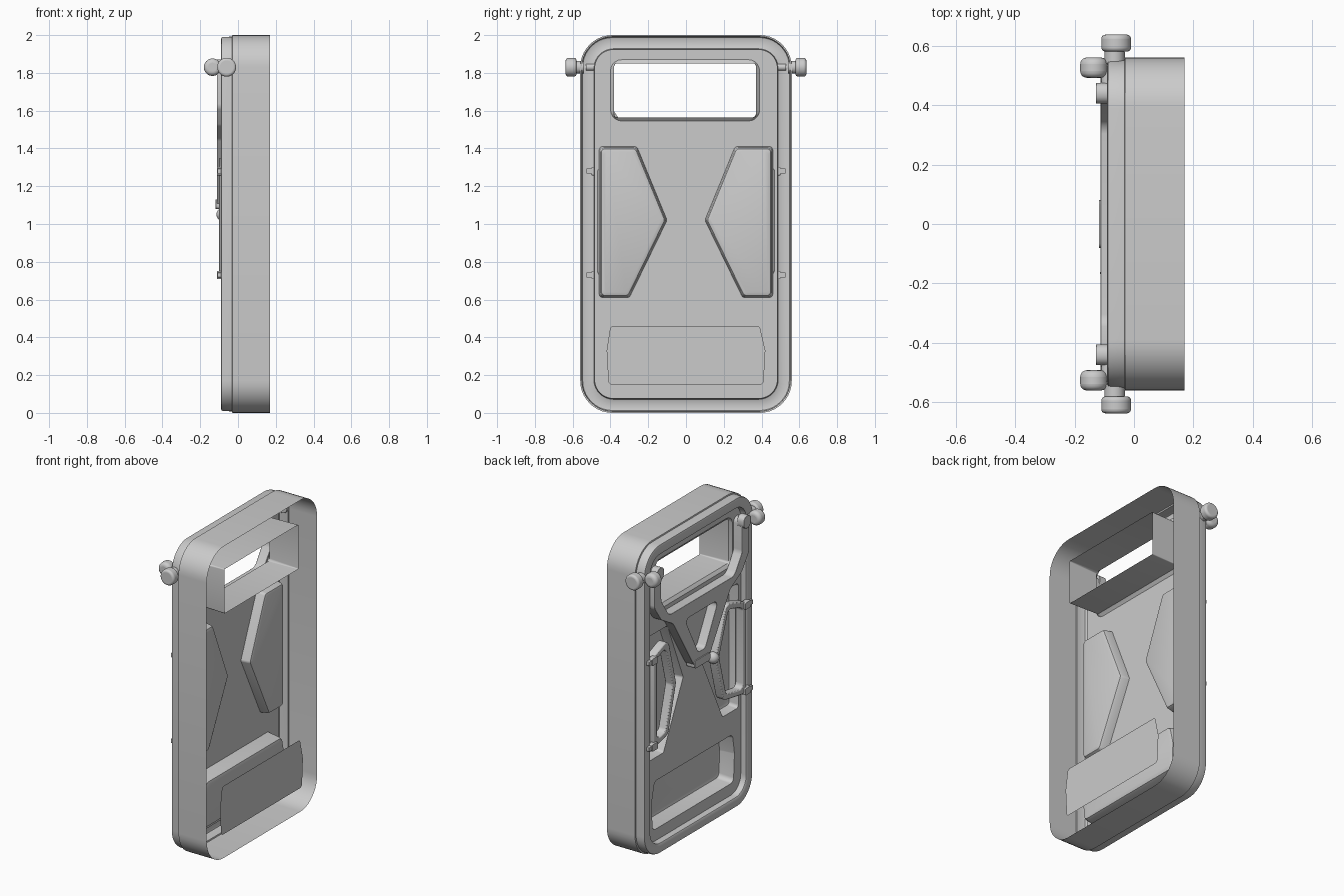
import bpy, bmesh, math
from mathutils import Vector, Matrix

if "Cube" in bpy.data.objects:
    bpy.data.objects.remove(bpy.data.objects["Cube"])

PANEL = -0.05   # x of the recessed panel
BACK = 0.17     # x of the open back edge


def loop(pts, r=0.002, inset=0.0, n=5):
    """Counter-clockwise (y, z) polygon -> inset outline with rounded corners."""
    P = [Vector(p) for p in pts]
    k = len(P)
    Q = []
    for i in range(k):
        d1 = (P[i] - P[i - 1]).normalized()
        d2 = (P[(i + 1) % k] - P[i]).normalized()
        n1, n2 = Vector((-d1.y, d1.x)), Vector((-d2.y, d2.x))
        Q.append(P[i] + (n1 + n2) * inset / (1 + n1.dot(n2)))
    out = []
    for i in range(k):
        e1, e2 = Q[i] - Q[i - 1], Q[(i + 1) % k] - Q[i]
        t = min(r * math.tan(e1.angle(e2) / 2), 0.45 * e1.length, 0.45 * e2.length)
        a, b = Q[i] - e1.normalized() * t, Q[i] + e2.normalized() * t
        c1, c2 = a.lerp(Q[i], 0.55), b.lerp(Q[i], 0.55)
        for j in range(n + 1):
            s = j / n
            out.append(a * (1 - s) ** 3 + c1 * 3 * s * (1 - s) ** 2
                       + c2 * 3 * s * s * (1 - s) + b * s ** 3)
    return out


def ring(bm, pts, x):
    vs = [bm.verts.new((x, p.x, p.y)) for p in pts]
    es = [bm.edges.new((vs[i - 1], vs[i])) for i in range(len(vs))]
    return vs, es


def loft(bm, pts, levels, cap=False, n=5):
    """Join outlines given as (x, inset, radius); returns first and last edges."""
    rings = [ring(bm, loop(pts, r, ins, n), x) for x, ins, r in levels]
    for (a, _), (b, _) in zip(rings, rings[1:]):
        for i in range(len(a)):
            bm.faces.new((a[i - 1], a[i], b[i], b[i - 1]))
    if cap:
        bm.faces.new(rings[-1][0])
    return rings[0][1], rings[-1][1]


def finish(name, bm, bevel=0.0, segs=2):
    bmesh.ops.recalc_face_normals(bm, faces=bm.faces)
    me = bpy.data.meshes.new(name)
    bm.to_mesh(me)
    bm.free()
    ob = bpy.data.objects.new(name, me)
    bpy.context.collection.objects.link(ob)
    if bevel:
        m = ob.modifiers.new("bevel", "BEVEL")
        m.width, m.segments, m.limit_method = bevel, segs, 'ANGLE'
        m.angle_limit = math.radians(40)
    bpy.ops.object.select_all(action='DESELECT')
    ob.select_set(True)
    bpy.context.view_layer.objects.active = ob
    bpy.ops.object.shade_smooth_by_angle(angle=math.radians(35))
    return ob


def plate(name, outlines, x0, x1, bevel=0.006):
    """Flat part cut from outlines (first outer, others holes), thick along x."""
    bm = bmesh.new()
    edges = [e for o in outlines for e in ring(bm, o, x0)[1]]
    bmesh.ops.triangle_fill(bm, edges=edges, use_beauty=True, normal=(1, 0, 0))
    g = bmesh.ops.extrude_face_region(bm, geom=bm.faces[:])["geom"]
    bmesh.ops.translate(bm, vec=(x1 - x0, 0, 0),
                        verts=[v for v in g if isinstance(v, bmesh.types.BMVert)])
    return finish(name, bm, bevel)


def box(y0, y1, z0, z1):
    return [(y0, z0), (y1, z0), (y1, z1), (y0, z1)]


def flip(pts):
    return [(-y, z) for y, z in reversed(pts)]


def peg(name, x, y0, y1, z, r, bevel):
    """Cylinder lying along y."""
    bm = bmesh.new()
    bmesh.ops.create_cone(bm, cap_ends=True, segments=32, radius1=r, radius2=r,
                          depth=abs(y1 - y0),
                          matrix=Matrix.Translation((x, (y0 + y1) / 2, z))
                          @ Matrix.Rotation(math.pi / 2, 4, 'X'))
    return finish(name, bm, bevel, 5)


# Outlines in (y, z)
outer = box(-0.56, 0.56, 0, 2)
window = box(-0.38, 0.37, 1.565, 1.85)
side = [(0.46, 0.61), (0.46, 1.41), (0.26, 1.41), (0.10, 1.02), (0.30, 0.61)]
low = [(-0.41, 0.15), (0.41, 0.15), (0.42, 0.33), (0.39, 0.46), (-0.40, 0.46), (-0.42, 0.33)]

# Shell: outer wall, rim, recessed panel, window tunnel and pockets in one sheet
bm = bmesh.new()
_, edges = loft(bm, outer, [(BACK, 0, 0.17), (-0.03, 0, 0.17), (-0.032, 0.008, 0.165),
                            (-0.078, 0.01, 0.16), (-0.087, 0.013, 0.157),
                            (-0.09, 0.022, 0.15), (-0.09, 0.066, 0.11),
                            (-0.086, 0.072, 0.105), (PANEL, 0.076, 0.10)], n=10)
edges = list(edges)
edges += loft(bm, window, [(PANEL, -0.02, 0.06), (-0.035, 0, 0.015), (BACK, 0, 0.005)])[0]
for s in (side, flip(side)):
    edges += loft(bm, s, [(PANEL, 0, 0.02), (-0.005, 0.006, 0.02), (0.007, 0.012, 0.02),
                          (0.012, 0.025, 0.02)], cap=True)[0]
edges += loft(bm, low, [(PANEL, 0, 0.03), (0.03, 0.008, 0.03), (0.045, 0.014, 0.03),
                        (0.05, 0.03, 0.03)], cap=True)[0]
bmesh.ops.triangle_fill(bm, edges=edges, use_beauty=True, normal=(1, 0, 0))
finish("case_shell", bm)

# Loose cover sheet behind the lower pocket
bm = bmesh.new()
bm.faces.new(ring(bm, loop(low, 0.02), 0.167)[0])
finish("pocket_cover", bm)

# Harness: two shoulder straps meeting in a V with an open centre
half = [(0.07, 1.09), (0.29, 1.45), (0.41, 1.52), (0.48, 1.62), (0.48, 1.85),
        (0.41, 1.85), (0.41, 1.64), (0.33, 1.52)]
hole = [(-0.035, 1.17), (0.035, 1.17), (0.17, 1.43), (-0.17, 1.43)]
plate("harness", [loop(half + flip(half), 0.05), loop(hole, 0.03)], -0.112, PANEL, 0.008)
plate("harness_buckle", [loop(box(-0.08, 0.08, 1.08, 1.13), 0.015)], -0.118, -0.06)

# Side handles: angular frames sitting over the side pockets
for s, tag, in_top, tip, in_low in ((1, "left", 0.32, 0.24, 0.32), (-1, "right", 0.27, 0.16, 0.24)):
    pts = [(0.47, 0.71), (0.47, 1.30), (in_top, 1.36), (tip, 1.05), (in_low, 0.75)]
    if s < 0:
        pts = flip(pts)
    plate(tag + "_handle", [loop(pts, 0.04), loop(pts, 0.03, 0.035)], -0.10, -0.045)
    # Clips holding the handle to the rim
    for z in (1.28, 0.73):
        y0, y1 = sorted((s * 0.445, s * 0.50))
        plate("handle_clip", [loop(box(y0, y1, z - 0.022, z + 0.022), 0.006)], -0.112, -0.08, 0.004)
        y0, y1 = sorted((s * 0.49, s * 0.528))
        plate("clip_tab", [loop(box(y0, y1, z - 0.013, z + 0.013), 0.004)], -0.108, -0.08, 0.003)
    # Shoulder joint: round knobs, neck, axle and strap end
    peg("outer_knob", -0.06, s * 0.58, s * 0.637, 1.83, 0.05, 0.014)
    peg("outer_neck", -0.065, s * 0.54, s * 0.582, 1.83, 0.034, 0.004)
    peg("front_knob", -0.135, s * 0.492, s * 0.56, 1.83, 0.046, 0.022)
    peg("joint_axle", -0.092, s * 0.44, s * 0.53, 1.83, 0.018, 0.004)
    y0, y1 = sorted((s * 0.405, s * 0.475))
    plate("strap_end", [loop(box(y0, y1, 1.79, 1.87), 0.035)], -0.128, -0.08, 0.008)

# Small round knob on the right handle
bm = bmesh.new()
bmesh.ops.create_uvsphere(bm, u_segments=24, v_segments=14, radius=0.036,
                          matrix=Matrix.Translation((-0.078, -0.165, 1.05)))
finish("handle_knob", bm)
